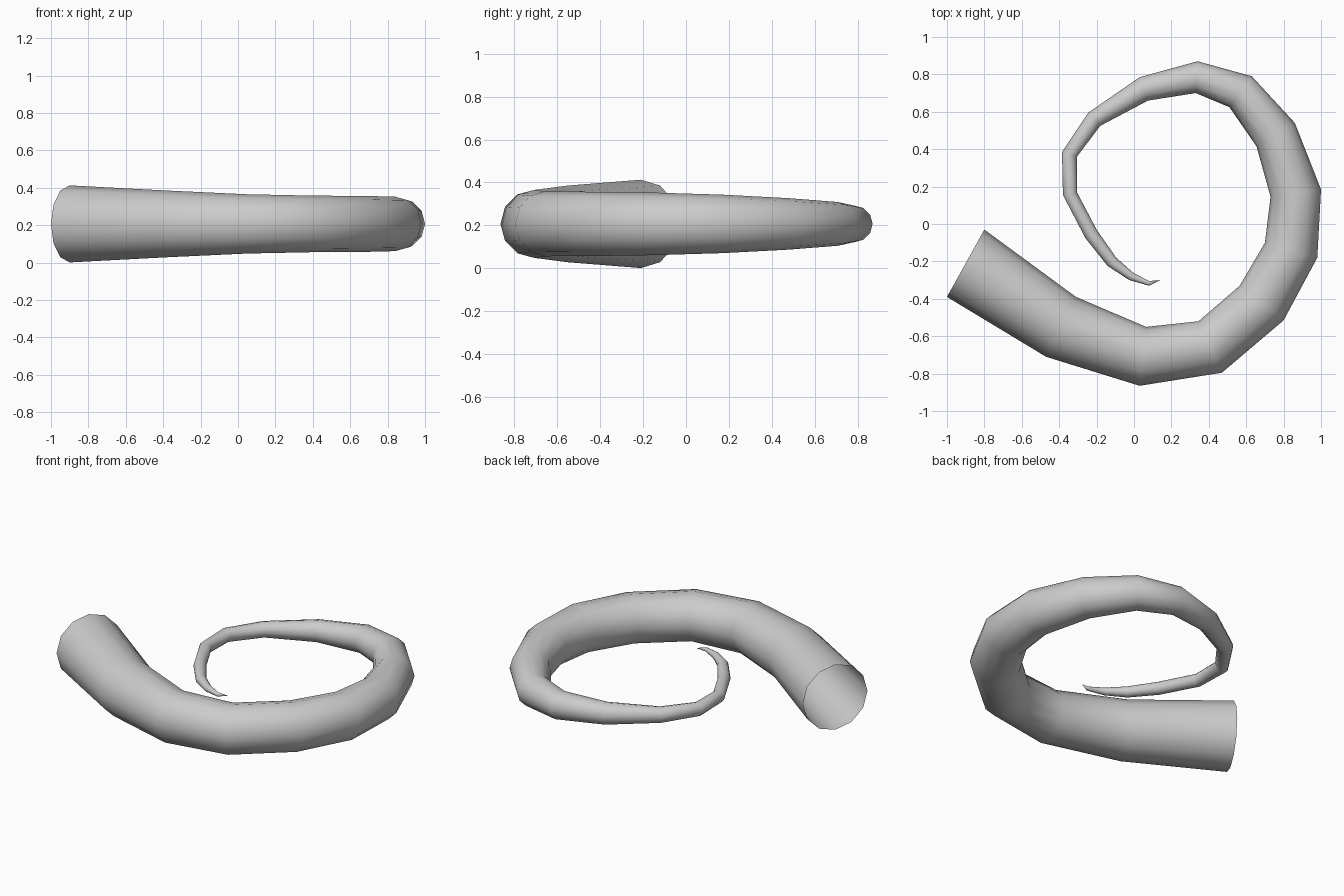
import bpy, bmesh, math
from mathutils import Vector

if "Cube" in bpy.data.objects:
    bpy.data.objects.remove(bpy.data.objects["Cube"])

SIDES = 12
MID_Z = 0.207

# Outer and inner edge of each ring along the curl, seen from above
RINGS = [
    (-1.0, -0.39, -0.80, -0.03), (-0.47, -0.71, -0.31, -0.39),
    (0.03, -0.865, 0.065, -0.55), (0.47, -0.795, 0.345, -0.52),
    (0.80, -0.515, 0.565, -0.33), (0.98, -0.18, 0.70, -0.10),
    (1.0, 0.185, 0.73, 0.145), (0.86, 0.54, 0.655, 0.415),
    (0.63, 0.79, 0.51, 0.625), (0.34, 0.87, 0.33, 0.70),
    (0.03, 0.785, 0.075, 0.66), (-0.245, 0.595, -0.18, 0.525),
    (-0.385, 0.385, -0.305, 0.36), (-0.38, 0.155, -0.305, 0.17),
    (-0.26, -0.075, -0.20, -0.03), (-0.14, -0.225, -0.095, -0.18),
    (-0.025, -0.30, -0.005, -0.26), (0.08, -0.33, 0.08, -0.305),
]
TIP = (0.14, -0.30, MID_Z)


def add_ring(bm, ox, oy, ix, iy):
    """Upright circle whose diameter runs from the outer to the inner edge."""
    outer, inner = Vector((ox, oy, MID_Z)), Vector((ix, iy, MID_Z))
    centre, side = (outer + inner) / 2, (outer - inner) / 2
    up = Vector((0, 0, side.length))
    return [bm.verts.new(centre + side * math.cos(a) + up * math.sin(a))
            for a in (2 * math.pi * i / SIDES for i in range(SIDES))]


# Curled tapering tentacle, open at the wide end
bm = bmesh.new()
rings = [add_ring(bm, *r) for r in RINGS]
for a, b in zip(rings, rings[1:]):
    for i in range(SIDES):
        j = (i + 1) % SIDES
        bm.faces.new((a[i], b[i], b[j], a[j]))

# Pointed tip
tip = bm.verts.new(TIP)
for i in range(SIDES):
    bm.faces.new((rings[-1][i], tip, rings[-1][(i + 1) % SIDES]))

bmesh.ops.recalc_face_normals(bm, faces=bm.faces)
# Make sure the shell faces outwards: the lowest face must look down
if min(bm.faces, key=lambda f: f.calc_center_median().z).normal.z > 0:
    bmesh.ops.reverse_faces(bm, faces=bm.faces)
for f in bm.faces:
    f.smooth = True

mesh = bpy.data.meshes.new("tentacle")
bm.to_mesh(mesh)
bm.free()
tentacle = bpy.data.objects.new("tentacle", mesh)
bpy.context.collection.objects.link(tentacle)
